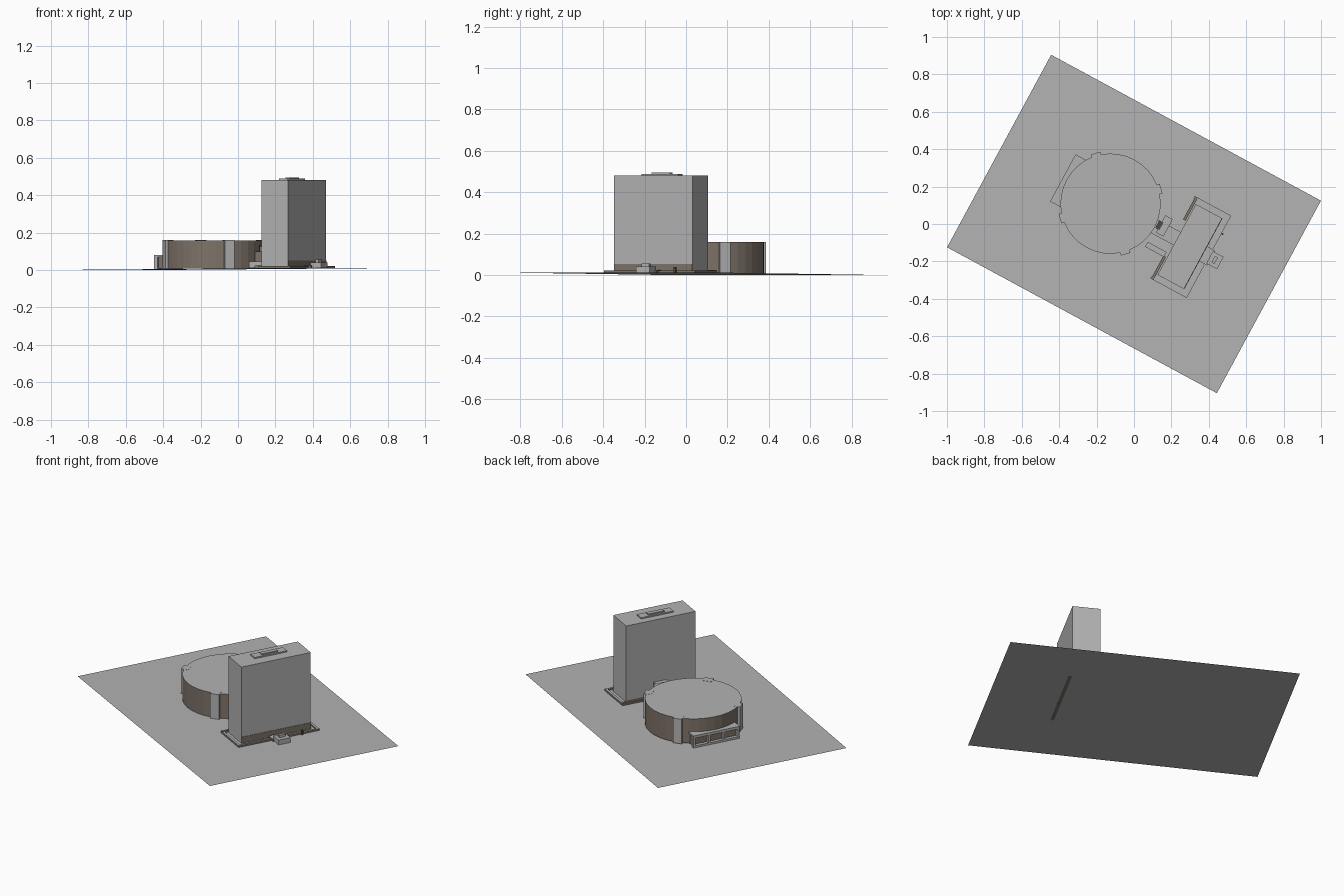
import bpy, bmesh, math
from mathutils import Matrix, Vector

cube = bpy.data.objects.get("Cube")
if cube:
    bpy.data.objects.remove(cube, do_unlink=True)

SITE = Matrix.Rotation(math.radians(-28.4), 4, 'Z')   # site axes: u along, v across
AXIS = 0.036                                          # v of the shared centre line


def material(name, color):
    m = bpy.data.materials.new(name)
    m.use_nodes = True
    m.diffuse_color = (*color, 1)
    m.node_tree.nodes["Principled BSDF"].inputs["Base Color"].default_value = (*color, 1)
    return m


GREY = material("light_grey", (0.45, 0.45, 0.45))
BROWN = material("warm_brown", (0.21, 0.172, 0.14))
DARK = material("dark_brown", (0.09, 0.07, 0.055))


def finish(name, bm, mats, rule=None):
    bmesh.ops.recalc_face_normals(bm, faces=bm.faces)
    for f in bm.faces:
        f.material_index = rule(f) if rule else 0
    mesh = bpy.data.meshes.new(name)
    bm.to_mesh(mesh)
    bm.free()
    for m in mats:
        mesh.materials.append(m)
    ob = bpy.data.objects.new(name, mesh)
    ob.matrix_world = SITE
    bpy.context.collection.objects.link(ob)
    return ob


def box(name, u, v, z, mats=(GREY,), rule=None):
    """Box from (min, max) ranges; v is measured from the centre line."""
    bm = bmesh.new()
    bmesh.ops.create_cube(bm, size=1)
    for p in bm.verts:
        p.co = Vector((u[p.co.x > 0], AXIS + v[p.co.y > 0], z[p.co.z > 0]))
    return finish(name, bm, mats, rule)


def sides_brown(f):
    return 0 if f.normal.z > 0.5 else 1


# Ground sheet, rising very gently towards the tower end
bm = bmesh.new()
bmesh.ops.create_grid(bm, x_segments=1, y_segments=1, size=1)
for p in bm.verts:
    p.co = Vector((p.co.x * 0.82, p.co.y * 0.585, 0.006 + p.co.x * 0.006))
finish("ground", bm, [GREY])

# Tower with its brown ground storey strip and roof plant
box("tower", (0.24, 0.4), (-0.215, 0.215), (0.012, 0.48))
box("tower_ground_storey", (0.398, 0.402), (-0.215, 0.215), (0.012, 0.052), (BROWN,))
box("roof_plant_base", (0.285, 0.335), (-0.1, 0.1), (0.48, 0.488))
box("roof_plant_top", (0.297, 0.323), (-0.05, 0.05), (0.488, 0.495))

# Low terrace and kerbs around the tower
box("terrace", (0.215, 0.43), (-0.25, 0.25), (0.009, 0.013), (GREY, BROWN), sides_brown)
for side, name in ((-1, "right"), (1, "left")):
    a, b = sorted((side * 0.236, side * 0.25))
    box(f"end_kerb_{name}", (0.215, 0.435), (a, b), (0.01, 0.021), (GREY, BROWN), sides_brown)
    a, b = sorted((side * 0.05, side * 0.25))
    box(f"front_kerb_{name}", (0.424, 0.436), (a, b), (0.01, 0.021), (GREY, BROWN), sides_brown)
    a, b = sorted((side * 0.11, side * 0.25))
    box(f"back_kerb_{name}", (0.219, 0.234), (a, b), (0.01, 0.023), (BROWN,))

# Entrance pavilion on the outer side of the tower
box("entrance_step", (0.402, 0.45), (-0.045, 0.045), (0.01, 0.024), (GREY, BROWN), sides_brown)
box("entrance_pavilion", (0.44, 0.505), (-0.037, 0.037), (0.01, 0.04))
box("pavilion_cap", (0.462, 0.48), (-0.02, 0.02), (0.04, 0.055))
box("sign_post", (0.437, 0.446), (0.137, 0.147), (0.01, 0.038), (DARK,))

# Round hall: brown faceted wall, grey roof
CU, R = -0.162, 0.268
bm = bmesh.new()
bmesh.ops.create_cone(bm, cap_ends=True, segments=36, radius1=R, radius2=R, depth=0.15,
                      matrix=Matrix.Translation((CU, AXIS, 0.084)))
finish("round_hall", bm, [GREY, BROWN], lambda f: 0 if abs(f.normal.z) > 0.5 else 1)

# Grey stair shafts spaced evenly around the hall
for i in range(4):
    bm = bmesh.new()
    bmesh.ops.create_cube(bm, size=1, matrix=(
        Matrix.Translation((CU, AXIS, 0.0845)) @ Matrix.Rotation(math.radians(45 + 90 * i), 4, 'Z')
        @ Matrix.Translation((R - 0.008, 0, 0)) @ Matrix.Diagonal((0.044, 0.052, 0.151, 1))))
    finish(f"stair_shaft_{i + 1}", bm, [GREY])

# Entrance portal of the hall: posts, lintel, sill and recessed wall
box("portal_wall", (-0.432, -0.38), (-0.135, 0.135), (0.008, 0.07), (BROWN,))
box("portal_canopy", (-0.432, -0.36), (-0.143, 0.143), (0.07, 0.08))
box("portal_lintel", (-0.452, -0.43), (-0.143, 0.143), (0.064, 0.08))
box("portal_sill", (-0.452, -0.43), (-0.143, 0.143), (0.006, 0.018))
for i, v in enumerate((-0.137, -0.045, 0.045, 0.137)):
    box(f"portal_post_{i + 1}", (-0.452, -0.43), (v - 0.006, v + 0.006), (0.008, 0.07))

# Link between hall and tower
box("link_body", (0.09, 0.24), (-0.035, 0.045), (0.011, 0.1), (GREY, BROWN), sides_brown)
box("link_canopy", (0.125, 0.17), (-0.02, 0.085), (0.1, 0.125))
box("link_side_block", (0.11, 0.135), (0.0, 0.045), (0.1, 0.13), (DARK,))
box("link_porch", (0.11, 0.225), (-0.115, -0.085), (0.011, 0.045))

# Small service hut beside the hall
box("service_hut", (-0.2, -0.18), (-0.262, -0.242), (0.007, 0.024), (DARK,))
